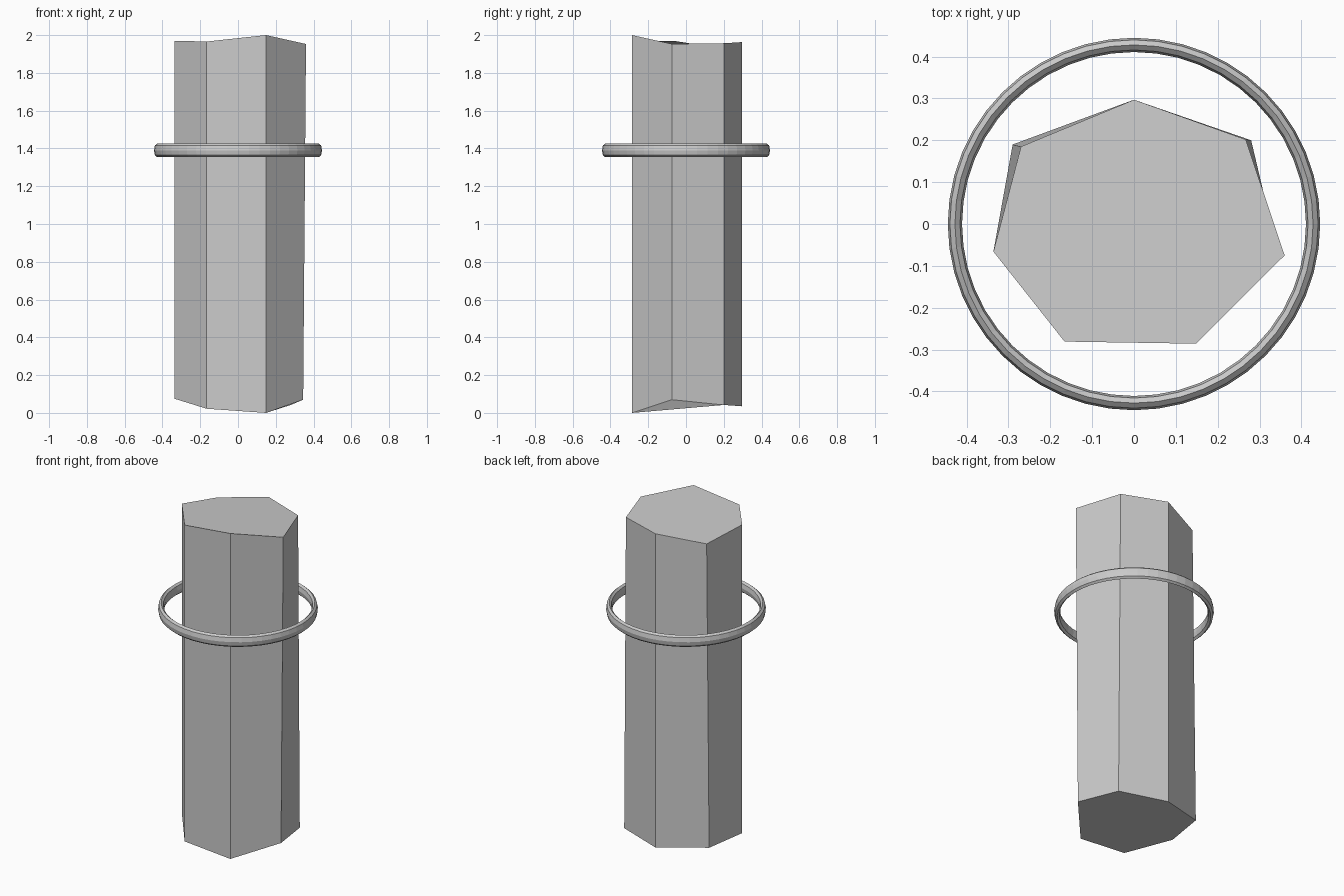
import bpy, bmesh
from math import sin, cos, tau

if "Cube" in bpy.data.objects:
    bpy.data.objects.remove(bpy.data.objects["Cube"])


def make_object(name, bm):
    bmesh.ops.recalc_face_normals(bm, faces=bm.faces)
    mesh = bpy.data.meshes.new(name)
    bm.to_mesh(mesh)
    bm.free()
    obj = bpy.data.objects.new(name, mesh)
    bpy.context.collection.objects.link(obj)
    return obj


def bridge(bm, loop_a, loop_b):
    n = len(loop_a)
    for i in range(n):
        j = (i + 1) % n
        bm.faces.new((loop_a[i], loop_a[j], loop_b[j], loop_b[i]))


# Rough-cut seven-sided column with uneven ends
bottom = [(0, 0.297, 0.035), (-0.29, 0.19, 0.07), (-0.336, -0.066, 0.075),
          (-0.166, -0.281, 0.022), (0.148, -0.286, 0.0),
          (0.345, -0.075, 0.07), (0.28, 0.2, 0.042)]
top = [(0, 0.297, 1.963), (-0.27, 0.185, 1.93), (-0.336, -0.066, 1.97),
       (-0.166, -0.281, 1.966), (0.148, -0.286, 2.0),
       (0.36, -0.075, 1.953), (0.267, 0.202, 1.957)]
bm = bmesh.new()
low = [bm.verts.new(p) for p in bottom]
high = [bm.verts.new(p) for p in top]
bridge(bm, low, high)
bm.faces.new(low)
bm.faces.new(high)
make_object("column", bm)

# Floating ring with a tall oval cross-section
SEGMENTS, SIDES = 48, 8
RADIUS, HALF_WIDTH, HALF_HEIGHT, HEIGHT = 0.428, 0.017, 0.036, 1.39
bm = bmesh.new()
loops = []
for i in range(SEGMENTS):
    a = tau * i / SEGMENTS
    loop = []
    for k in range(SIDES):
        b = tau * k / SIDES
        r = RADIUS + HALF_WIDTH * cos(b)
        loop.append(bm.verts.new((r * cos(a), r * sin(a), HEIGHT + HALF_HEIGHT * sin(b))))
    loops.append(loop)
for i in range(SEGMENTS):
    bridge(bm, loops[i], loops[(i + 1) % SEGMENTS])
make_object("ring", bm)
